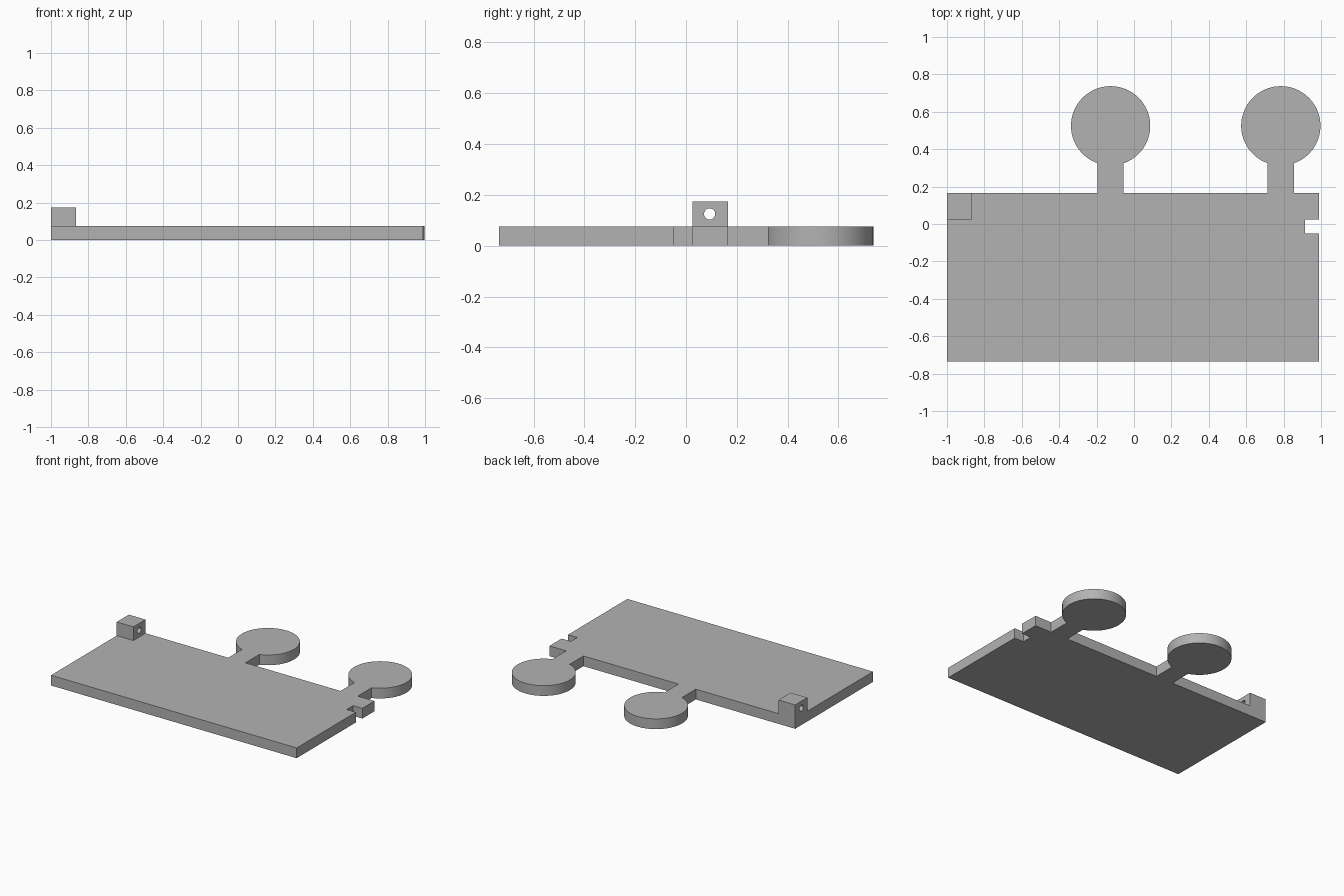
import bpy
import bmesh
from math import asin, cos, sin, pi
from mathutils import Matrix

default = bpy.data.objects.get("Cube")
if default:
    bpy.data.objects.remove(default, do_unlink=True)

grey = bpy.data.materials.new("plain_grey")
grey.use_nodes = True
grey.diffuse_color = (0.45, 0.45, 0.45, 1)
grey.node_tree.nodes["Principled BSDF"].inputs["Base Color"].default_value = grey.diffuse_color

LEFT, RIGHT, FRONT, BACK, THICK = -1.0, 0.99, -0.735, 0.165, 0.075
LOBE_Y, LOBE_R, NECK = 0.525, 0.212, 0.07


def finish(bm, name):
    bmesh.ops.recalc_face_normals(bm, faces=bm.faces)
    mesh = bpy.data.meshes.new(name)
    bm.to_mesh(mesh)
    bm.free()
    mesh.materials.append(grey)
    obj = bpy.data.objects.new(name, mesh)
    bpy.context.collection.objects.link(obj)
    return obj


def smooth(obj):
    bpy.ops.object.select_all(action="DESELECT")
    obj.select_set(True)
    bpy.context.view_layer.objects.active = obj
    bpy.ops.object.shade_smooth_by_angle(angle=pi / 6)


def lobe(cx, steps=56):
    """Neck and round head, traced from right to left."""
    gap = asin(NECK / LOBE_R)
    start, sweep = -pi / 2 + gap, 2 * (pi - gap)
    angles = [start + sweep * i / steps for i in range(steps + 1)]
    arc = [(cx + LOBE_R * cos(a), LOBE_Y + LOBE_R * sin(a)) for a in angles]
    return [(cx + NECK, BACK)] + arc + [(cx - NECK, BACK)]


# Flat plate with an edge notch and two round tabs
outline = [(LEFT, FRONT), (RIGHT, FRONT),
           (RIGHT, -0.05), (0.915, -0.05), (0.915, 0.025), (RIGHT, 0.025),
           (RIGHT, BACK)] + lobe(0.785) + lobe(-0.125) + [(LEFT, BACK)]
bm = bmesh.new()
face = bm.faces.new([bm.verts.new((x, y, 0)) for x, y in outline])
extruded = bmesh.ops.extrude_face_region(bm, geom=[face])
top = [v for v in extruded["geom"] if isinstance(v, bmesh.types.BMVert)]
bmesh.ops.translate(bm, verts=top, vec=(0, 0, THICK))
plate = finish(bm, "base_plate")
smooth(plate)

# Corner block standing on the plate
bm = bmesh.new()
bmesh.ops.create_cube(bm, size=1, matrix=Matrix.Translation((-0.9325, 0.095, 0.125))
                      @ Matrix.Diagonal((0.135, 0.14, 0.1, 1)))
block = finish(bm, "corner_block")

# Sideways hole through the block
bm = bmesh.new()
bmesh.ops.create_cone(bm, cap_ends=True, segments=32, radius1=0.022, radius2=0.022, depth=0.4,
                      matrix=Matrix.Translation((-0.9325, 0.093, 0.125))
                      @ Matrix.Rotation(pi / 2, 4, "Y"))
cutter = finish(bm, "hole_cutter")
cutter.hide_render = True
cut = block.modifiers.new("hole", "BOOLEAN")
cut.operation = "DIFFERENCE"
cut.solver = "EXACT"
cut.object = cutter
bpy.context.view_layer.objects.active = block
bpy.ops.object.modifier_apply(modifier="hole")
bpy.data.objects.remove(cutter, do_unlink=True)
smooth(block)
